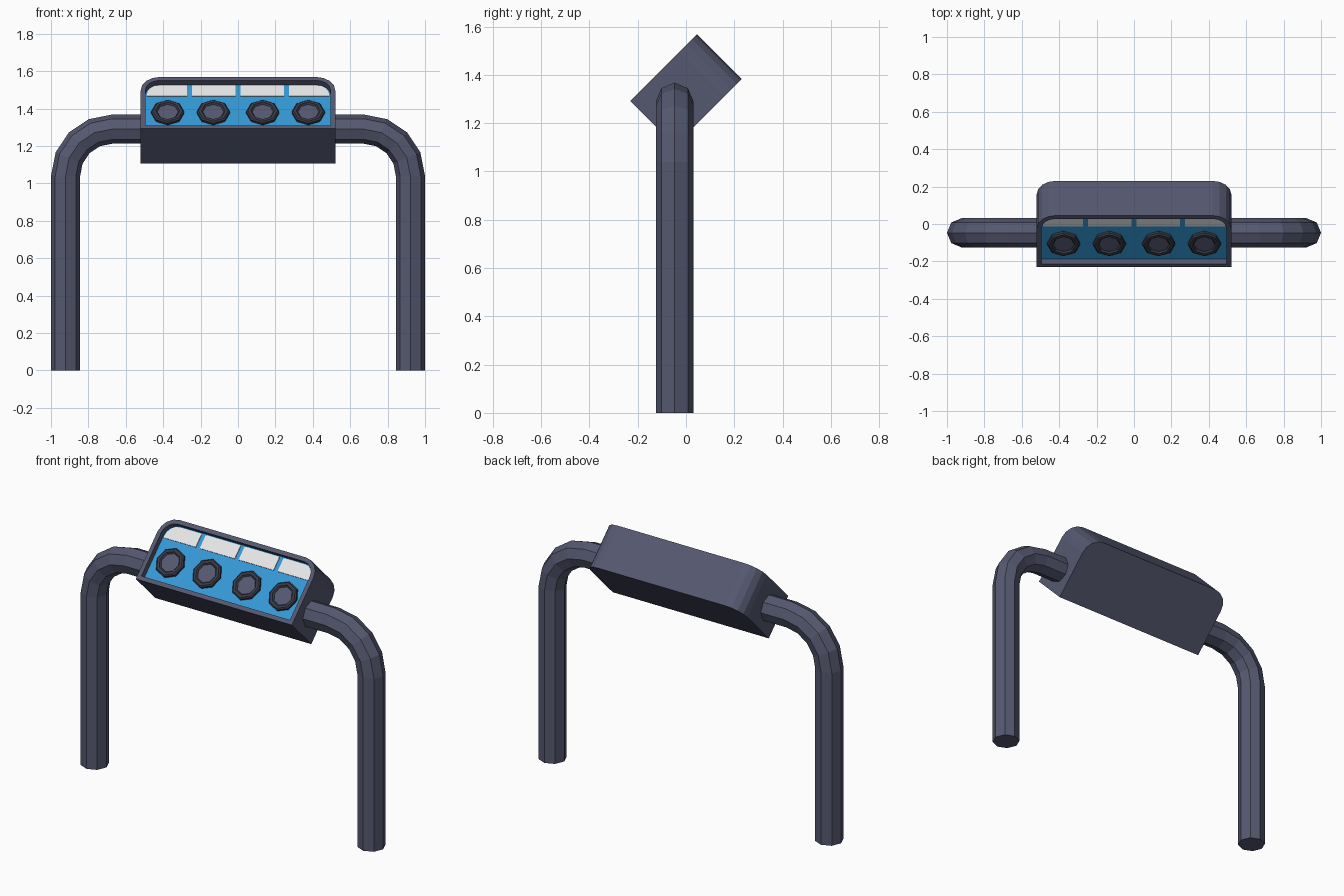
import bpy, bmesh, math
from mathutils import Matrix, Vector

if "Cube" in bpy.data.objects:
    bpy.data.objects.remove(bpy.data.objects["Cube"])


def material(name, rgb):
    m = bpy.data.materials.new(name)
    m.diffuse_color = (*rgb, 1)
    m.use_nodes = True
    m.node_tree.nodes["Principled BSDF"].inputs["Base Color"].default_value = m.diffuse_color
    return m


BODY = material("slate grey", (0.091, 0.098, 0.162))
DARK = material("dark grey", (0.040, 0.042, 0.062))
BLUE = material("panel blue", (0.034, 0.314, 0.672))
WHITE = material("label white", (0.80, 0.80, 0.80))

# the console is tilted 45 degrees: local x, v (up the panel), n (out of the panel)
TILT = Matrix.Translation((0, 0, 1.3375)) @ Matrix.Rotation(math.pi / 4, 4, 'X')
FACE = 0.131
FLOOR = FACE - 0.035


def finish(name, bm, mats, matrix=Matrix.Identity(4)):
    bmesh.ops.recalc_face_normals(bm, faces=bm.faces)
    bm.transform(matrix)
    me = bpy.data.meshes.new(name)
    bm.to_mesh(me)
    bm.free()
    for m in mats:
        me.materials.append(m)
    ob = bpy.data.objects.new(name, me)
    bpy.context.collection.objects.link(ob)
    return ob


def outline(x0, x1, v0, v1, r_left, r_right, seg=4):
    """Rectangle outline with rounded upper corners."""
    pts = [(x0, v0), (x1, v0)]
    for r, cx, a0 in ((r_right, x1 - r_right, 0), (r_left, x0 + r_left, 90)):
        for i in range(seg + 1):
            a = math.radians(a0 + 90 * i / seg)
            pts.append((cx + r * math.cos(a), v1 - r + r * math.sin(a)))
    return pts


def loft(bm, loops, cap_mats=(0, 0), side_mats=None):
    """Join loops of equal length and cap both ends."""
    rings = [[bm.verts.new(p) for p in loop] for loop in loops]
    n = len(rings[0])
    for k, (a, b) in enumerate(zip(rings, rings[1:])):
        for i in range(n):
            j = (i + 1) % n
            f = bm.faces.new((a[i], a[j], b[j], b[i]))
            f.material_index = side_mats[k] if side_mats else 0
    for ring, mi in ((rings[0], cap_mats[0]), (rings[-1], cap_mats[1])):
        bm.faces.new(ring).material_index = mi


def at(pts, n):
    return [(x, v, n) for x, v in pts]


# console housing with a recessed blue panel
bm = bmesh.new()
outer = outline(-0.52, 0.52, -0.195, 0.195, 0.10, 0.10)
inner = outline(-0.495, 0.495, -0.17, 0.17, 0.075, 0.075)
loft(bm, [at(outer, -FACE), at(outer, FACE), at(inner, FACE), at(inner, FLOOR)],
     cap_mats=(0, 1))
finish("console_housing", bm, [BODY, BLUE], TILT)

# white label plates along the top of the panel
for i, (x0, x1, rl, rr) in enumerate((
        (-0.487, -0.273, 0.07, 0.006), (-0.246, -0.013, 0.006, 0.006),
        (0.013, 0.246, 0.006, 0.006), (0.273, 0.487, 0.006, 0.07))):
    bm = bmesh.new()
    p = outline(x0, x1, 0.082, 0.164, rl, rr)
    loft(bm, [at(p, FLOOR - 0.002), at(p, FLOOR + 0.005)])
    finish(f"label_plate_{i + 1}", bm, [WHITE], TILT)


# octagonal buttons: dark ring with a sunken centre
def octagon(cx, cv, r):
    return [(cx + r * math.cos(i * math.pi / 4), cv + r * math.sin(i * math.pi / 4))
            for i in range(8)]


for i, x in enumerate((-0.376, -0.132, 0.132, 0.376)):
    bm = bmesh.new()
    rings = ((0.088, -0.002), (0.088, 0.014), (0.080, 0.021), (0.064, 0.021), (0.056, 0.012))
    loft(bm, [at(octagon(x, -0.045, r), FLOOR + h) for r, h in rings],
         cap_mats=(0, 1), side_mats=[0, 0, 0, 0])
    finish(f"button_{i + 1}", bm, [DARK, BODY], TILT)

# bent octagonal tube legs
R, Y, TOP, LEG_X, BEND = 0.078, -0.047, 1.29, 0.922, 0.25
for name, s in (("left_leg", -1), ("right_leg", 1)):
    stations = [(LEG_X, 0.0, 0.0)]
    for k in range(5):
        a = k * math.pi / 8
        stations.append((LEG_X - BEND + BEND * math.cos(a),
                         TOP - BEND + BEND * math.sin(a), a))
    stations.append((0.48, TOP, math.pi / 2))
    loops = []
    for x, z, a in stations:
        loops.append([(s * (x + u * math.cos(a)), Y + w, z + u * math.sin(a))
                      for u, w in octagon(0, 0, R)])
    bm = bmesh.new()
    loft(bm, loops)
    finish(name, bm, [BODY])
